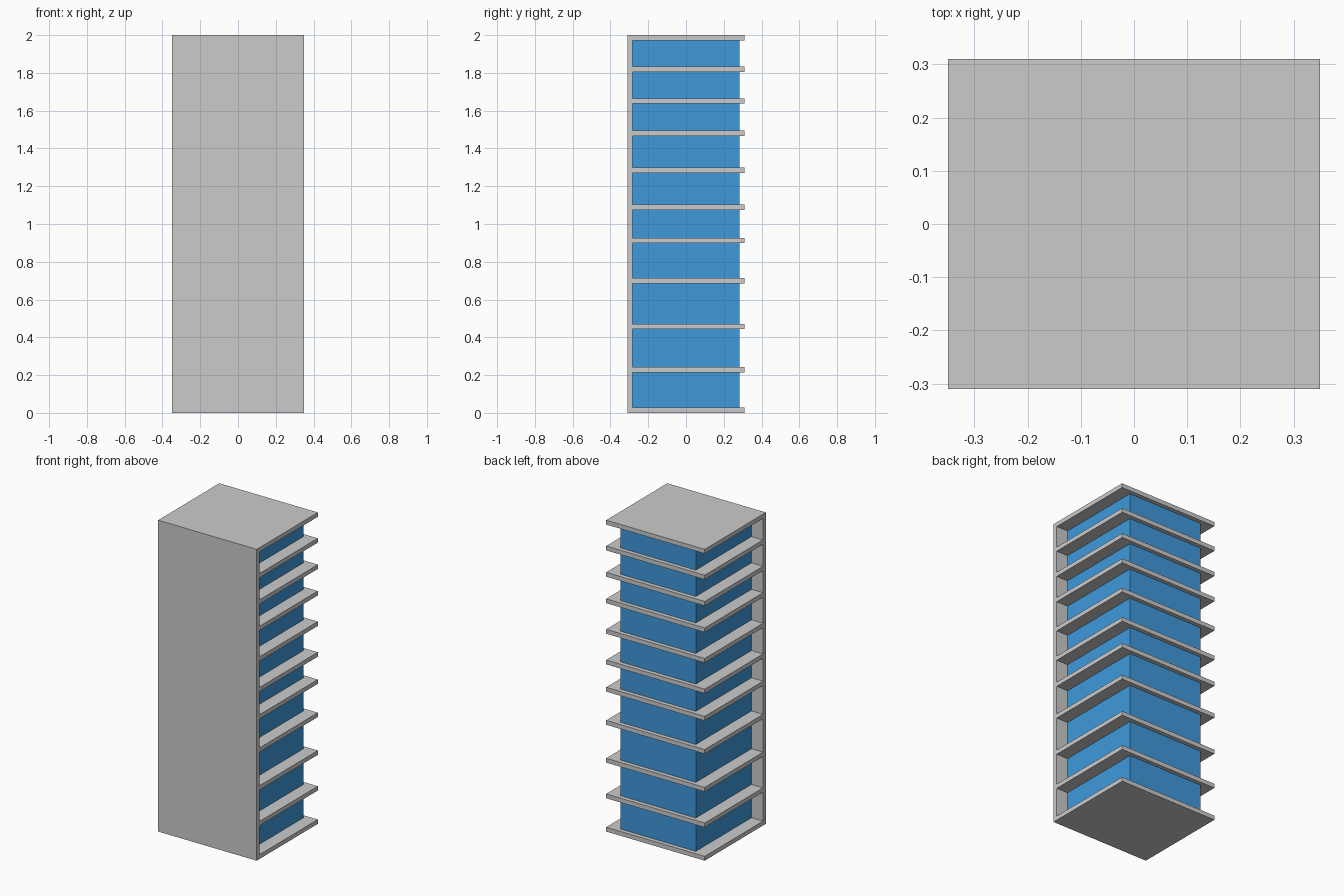
import bpy, bmesh

if "Cube" in bpy.data.objects:
    bpy.data.objects.remove(bpy.data.objects["Cube"])

W, D, WALL, T = 0.35, 0.31, 0.028, 0.028
SLAB_TOPS = [0.028, 0.242, 0.471, 0.714, 0.927, 1.102, 1.299, 1.495, 1.665, 1.834, 2.0]


def extrude_profile(name, pts, half_width):
    """Extrude a (y, z) profile along x, centred on x = 0."""
    bm = bmesh.new()
    face = bm.faces.new([bm.verts.new((-half_width, y, z)) for y, z in pts])
    ext = bmesh.ops.extrude_face_region(bm, geom=[face])
    verts = [v for v in ext["geom"] if isinstance(v, bmesh.types.BMVert)]
    bmesh.ops.translate(bm, verts=verts, vec=(2 * half_width, 0, 0))
    bmesh.ops.recalc_face_normals(bm, faces=bm.faces)
    # split the comb-shaped ends into clean triangles
    bmesh.ops.triangulate(bm, faces=[f for f in bm.faces if len(f.verts) > 4])
    mesh = bpy.data.meshes.new(name)
    bm.to_mesh(mesh)
    bm.free()
    obj = bpy.data.objects.new(name, mesh)
    bpy.context.collection.objects.link(obj)
    return obj


# Front wall and floor slabs: one comb-shaped section
inner = -D + WALL
comb = [(-D, 2.0), (-D, 0.0)]
for i, top in enumerate(SLAB_TOPS):
    if i:
        comb.append((inner, top - T))
    comb += [(D, top - T), (D, top)]
    if i < len(SLAB_TOPS) - 1:
        comb.append((inner, top))
comb = [p for i, p in enumerate(comb) if p != (-D, 0.0) or i == 1]
extrude_profile("wall_and_floors", comb, W)

# Blue glass core, set back from the slab edges
y1, z0, z1 = 0.283, SLAB_TOPS[0], 2.0 - T
core = extrude_profile("glass_core", [(inner, z0), (y1, z0), (y1, z1), (inner, z1)], 0.268)
blue = bpy.data.materials.new("blue_glass")
blue.diffuse_color = (0.05, 0.32, 0.72, 1.0)
blue.use_nodes = True
blue.node_tree.nodes["Principled BSDF"].inputs["Base Color"].default_value = blue.diffuse_color
core.data.materials.append(blue)
